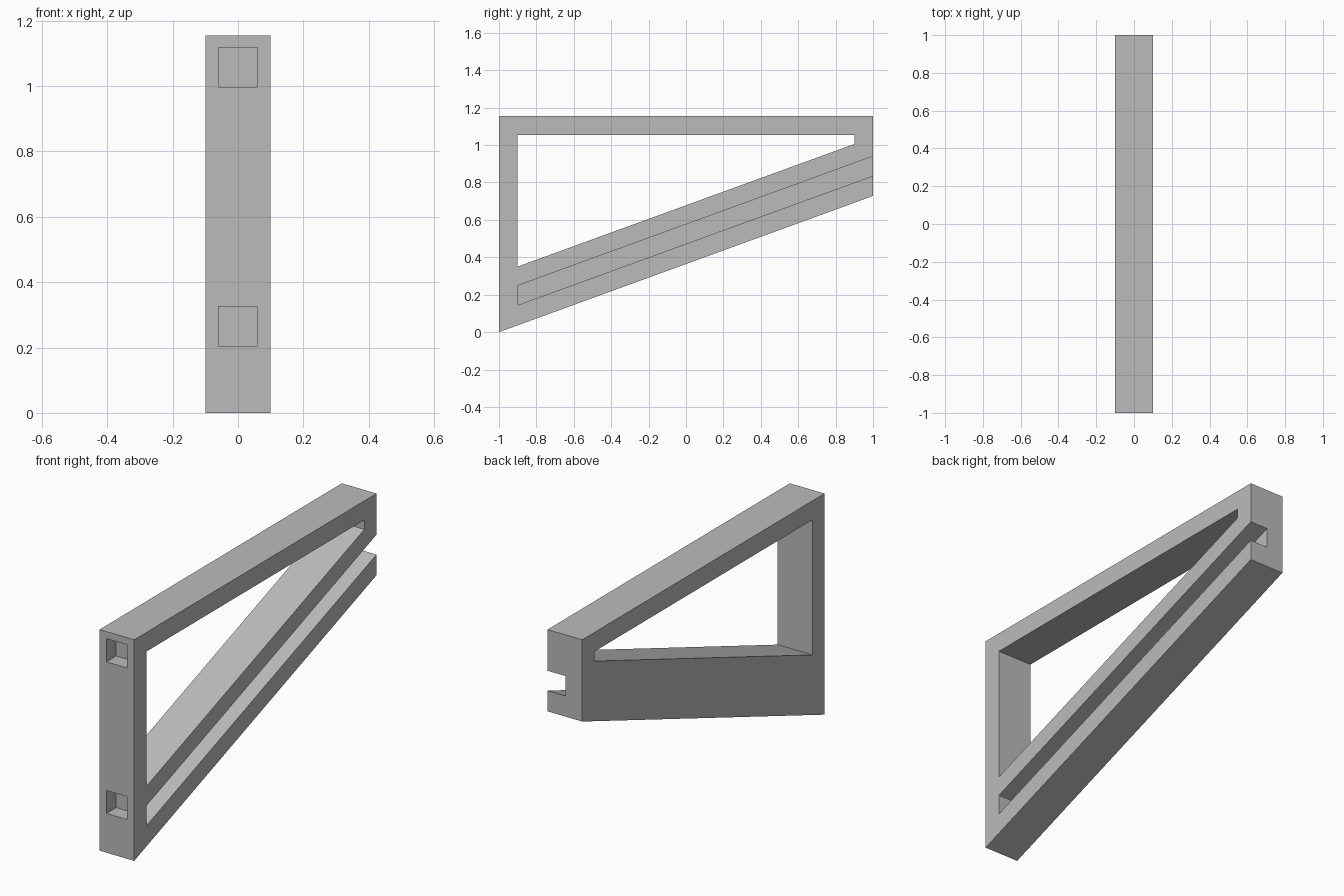
import bpy
import bmesh
from math import radians, tan

default = bpy.data.objects.get("Cube")
if default:
    bpy.data.objects.remove(default, do_unlink=True)

HALF_W, TOP, SLOPE = 0.1, 1.155, tan(radians(20))

grey = bpy.data.materials.new("plain grey")
grey.use_nodes = True
grey.diffuse_color = (0.5, 0.5, 0.5, 1)
grey.node_tree.nodes["Principled BSDF"].inputs["Base Color"].default_value = (0.5, 0.5, 0.5, 1)


def prism(name, profile, x0, x1):
    """Extrude a side profile of (y, z) points from x0 to x1."""
    bm = bmesh.new()
    face = bm.faces.new([bm.verts.new((x0, y, z)) for y, z in profile])
    moved = bmesh.ops.extrude_face_region(bm, geom=[face])["geom"]
    verts = [v for v in moved if isinstance(v, bmesh.types.BMVert)]
    bmesh.ops.translate(bm, verts=verts, vec=(x1 - x0, 0, 0))
    bmesh.ops.recalc_face_normals(bm, faces=bm.faces)
    mesh = bpy.data.meshes.new(name)
    bm.to_mesh(mesh)
    bm.free()
    mesh.materials.append(grey)
    obj = bpy.data.objects.new(name, mesh)
    bpy.context.collection.objects.link(obj)
    return obj


def slanted(y0, y1, low, high):
    """Side profile of a band parallel to the sloping underside."""
    return [(y0, low + (y0 + 1) * SLOPE), (y1, low + (y1 + 1) * SLOPE),
            (y1, high + (y1 + 1) * SLOPE), (y0, high + (y0 + 1) * SLOPE)]


def box(y0, y1, z0, z1):
    return [(y0, z0), (y1, z0), (y1, z1), (y0, z1)]


# Solid bracket with sloping underside
bracket = prism("bracket_frame", [(-1, 0), (1, 2 * SLOPE), (1, TOP), (-1, TOP)], -HALF_W, HALF_W)

# Window between the post, top rail and sloping brace
window = slanted(-0.9, 0.9, 0.314, 0.4)[:2] + [(0.9, TOP - 0.1), (-0.9, TOP - 0.1)]

cutters = [
    prism("window_cutter", window, -0.2, 0.2),
    # Groove along the left side of the brace, open at the back
    prism("groove_cutter", slanted(-0.9, 1.1, 0.108, 0.212), -0.003, 0.2),
    # Blind square sockets in the front of the post
    prism("upper_socket_cutter", box(-1.1, -0.92, 0.997, 1.118), -0.06, 0.06),
    prism("lower_socket_cutter", box(-1.1, -0.92, 0.205, 0.325), -0.06, 0.06),
]
for cutter in cutters:
    mod = bracket.modifiers.new(cutter.name, "BOOLEAN")
    mod.operation, mod.solver, mod.object = "DIFFERENCE", "EXACT", cutter

# Bake the cuts and drop the cutters
evaluated = bracket.evaluated_get(bpy.context.evaluated_depsgraph_get())
cut_mesh = bpy.data.meshes.new_from_object(evaluated)
bracket.modifiers.clear()
bracket.data = cut_mesh
for cutter in cutters:
    bpy.data.objects.remove(cutter, do_unlink=True)
